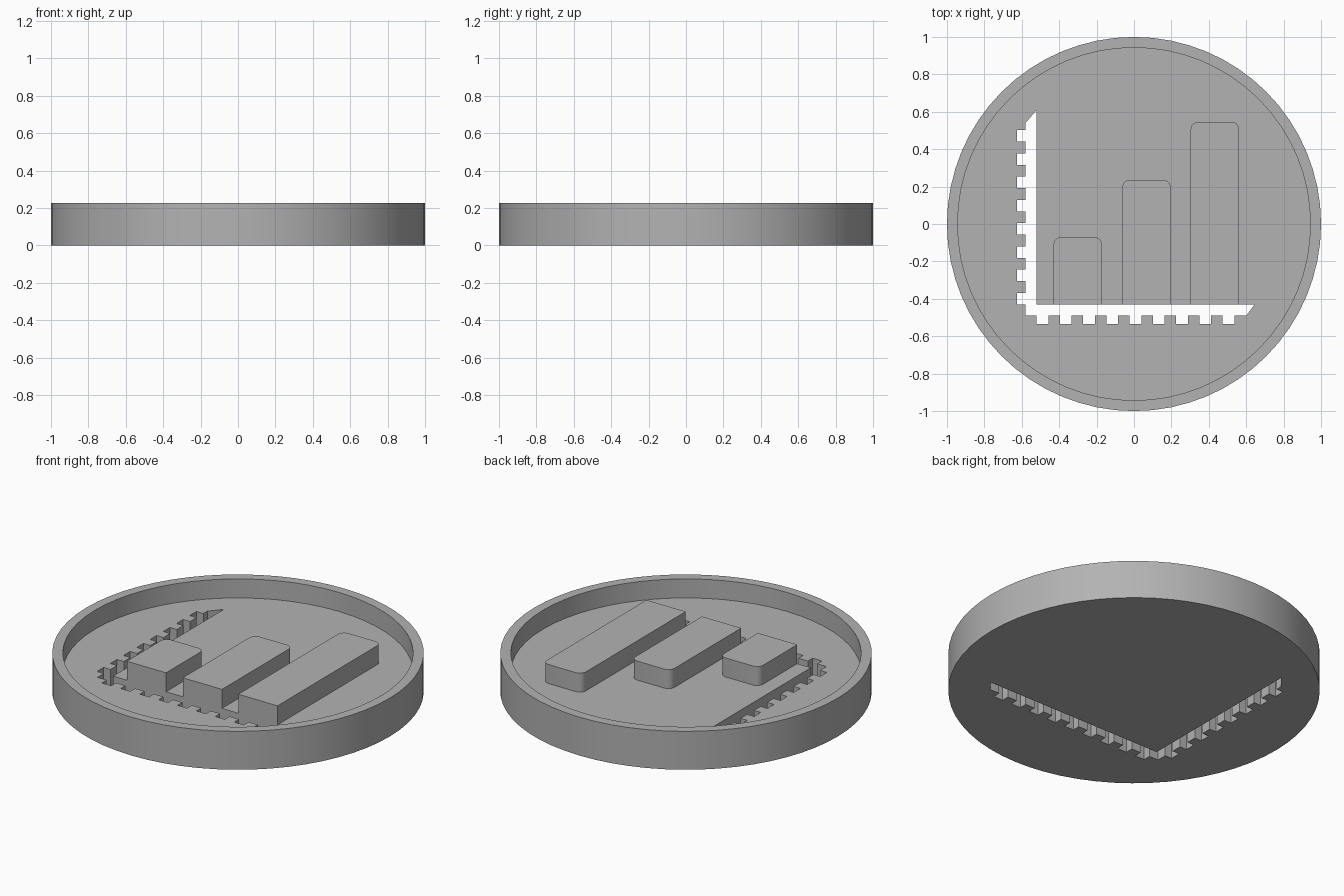
import bpy
import bmesh
import math

cube = bpy.data.objects.get("Cube")
if cube:
    bpy.data.objects.remove(cube, do_unlink=True)

HEIGHT, FLOOR = 0.228, 0.115
OUTER, INNER, SEGMENTS = 1.0, 0.943, 64
SLOT_X, SLOT_Y = -0.52, -0.43      # inner corner of the L-shaped slot
WIDTH, TOOTH, PITCH = 0.06, 0.045, 0.1243

grey = bpy.data.materials.new("plain grey")
grey.use_nodes = True
colour = (0.45, 0.45, 0.45, 1)
grey.diffuse_color = colour
grey.node_tree.nodes["Principled BSDF"].inputs["Base Color"].default_value = colour


def make_object(name, bm):
    bmesh.ops.recalc_face_normals(bm, faces=bm.faces)
    mesh = bpy.data.meshes.new(name)
    bm.to_mesh(mesh)
    bm.free()
    mesh.materials.append(grey)
    obj = bpy.data.objects.new(name, mesh)
    bpy.context.collection.objects.link(obj)
    return obj


def prism(name, outline, low, high):
    bm = bmesh.new()
    rings = [[bm.verts.new((x, y, z)) for x, y in outline] for z in (low, high)]
    for ring in rings:
        bm.faces.new(ring)
    for i in range(len(outline)):
        j = (i + 1) % len(outline)
        bm.faces.new((rings[0][i], rings[0][j], rings[1][j], rings[1][i]))
    return make_object(name, bm)


def select_only(obj):
    bpy.ops.object.select_all(action="DESELECT")
    obj.select_set(True)
    bpy.context.view_layer.objects.active = obj


# Round tray with a raised rim
bm = bmesh.new()
profile = [(OUTER, 0), (OUTER, HEIGHT), (INNER, HEIGHT), (INNER, FLOOR)]
angles = [2 * math.pi * i / SEGMENTS for i in range(SEGMENTS)]
rings = [[bm.verts.new((r * math.cos(a), r * math.sin(a), z)) for a in angles]
         for r, z in profile]
for low, high in zip(rings, rings[1:]):
    for i in range(SEGMENTS):
        j = (i + 1) % SEGMENTS
        bm.faces.new((low[i], low[j], high[j], high[i]))
bm.faces.new(rings[0])
bm.faces.new(rings[-1])
tray = make_object("tray", bm)

# L-shaped slot with square teeth along both outer edges
left, bottom = SLOT_X - WIDTH, SLOT_Y - WIDTH
outline = [(SLOT_X, 0.61), (left, 0.54)]
for i in reversed(range(8)):
    y = SLOT_Y + i * PITCH
    top = y + PITCH / 2
    outline += [(left, top), (left - TOOTH, top), (left - TOOTH, y), (left, y)]
outline.append((left, bottom))
for i in range(9):
    x = SLOT_X + i * PITCH
    end = x + PITCH / 2
    outline += [(x, bottom), (x, bottom - TOOTH), (end, bottom - TOOTH), (end, bottom)]
outline += [(0.6, bottom), (0.645, SLOT_Y), (SLOT_X, SLOT_Y)]
cutter = prism("slot_cutter", outline, -0.1, HEIGHT)
cutter.hide_render = True

select_only(tray)
cut = tray.modifiers.new("slot", "BOOLEAN")
cut.operation, cut.solver, cut.object = "DIFFERENCE", "EXACT", cutter
bpy.ops.object.modifier_apply(modifier=cut.name)
bpy.data.objects.remove(cutter, do_unlink=True)
bpy.ops.object.shade_smooth_by_angle(angle=math.radians(30))

# Three chart bars with rounded far corners
RADIUS, STEPS = 0.04, 5
for name, x, top in (("short_bar", -0.43, -0.07), ("middle_bar", -0.062, 0.236),
                     ("tall_bar", 0.303, 0.546)):
    right = x + 0.258
    outline = [(x, SLOT_Y), (right, SLOT_Y)]
    for centre, start in ((right - RADIUS, 0), (x + RADIUS, math.pi / 2)):
        for s in range(STEPS + 1):
            a = start + math.pi / 2 * s / STEPS
            outline.append((centre + RADIUS * math.cos(a),
                            top - RADIUS + RADIUS * math.sin(a)))
    select_only(prism(name, outline, FLOOR, HEIGHT))
    bpy.ops.object.shade_smooth_by_angle(angle=math.radians(30))
